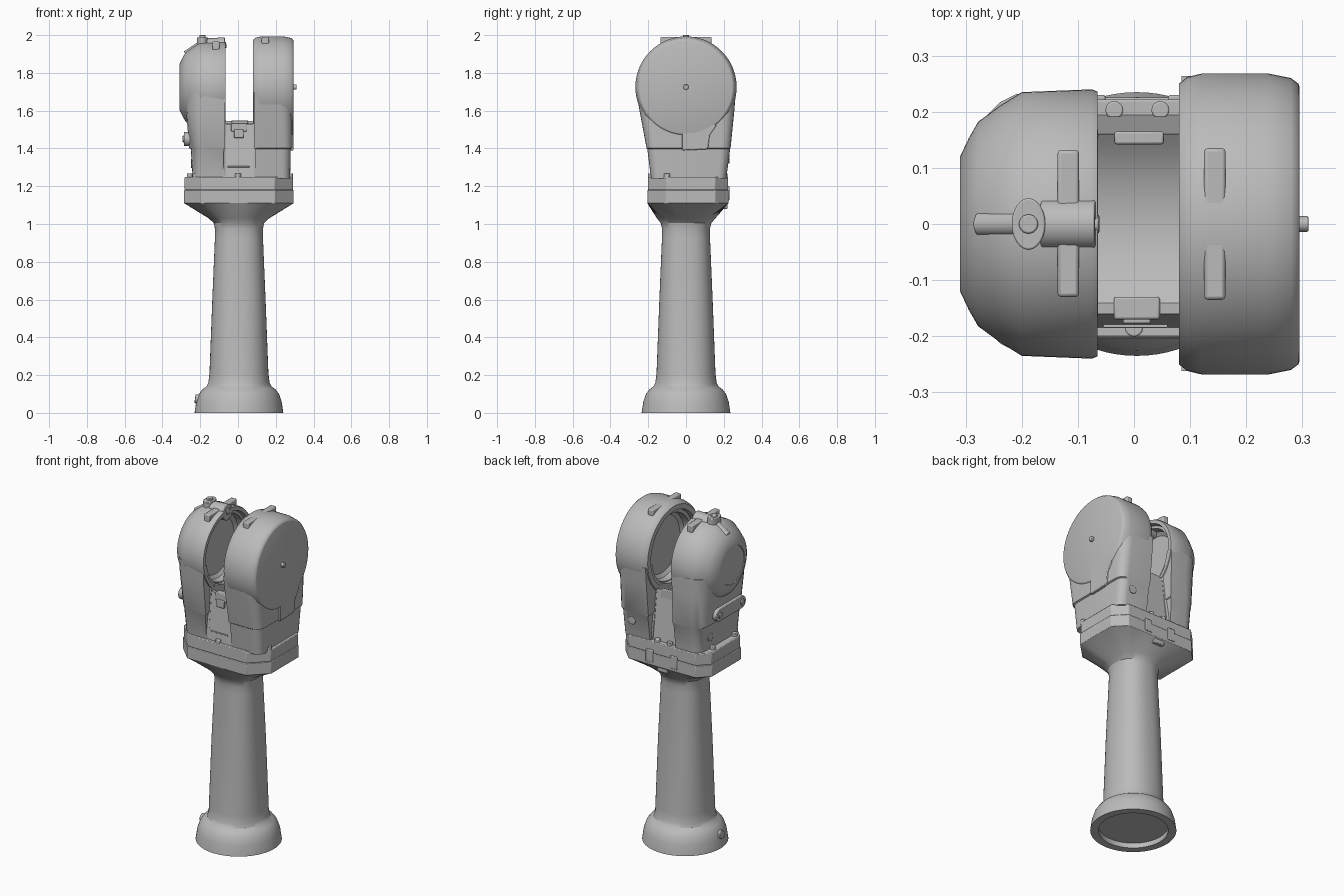
import bpy, bmesh, math
from mathutils import Vector, Matrix

if "Cube" in bpy.data.objects:
    bpy.data.objects.remove(bpy.data.objects["Cube"])

grey = bpy.data.materials.new("machine_grey")
grey.diffuse_color = (0.5, 0.5, 0.5, 1)
grey.use_nodes = True
grey.node_tree.nodes["Principled BSDF"].inputs["Base Color"].default_value = grey.diffuse_color
AXIS_Z = 1.725  # height of the fork joint axis


def finish(name, bm, bevel=0.0, cutter=None):
    bmesh.ops.remove_doubles(bm, verts=bm.verts, dist=1e-5)
    bmesh.ops.recalc_face_normals(bm, faces=bm.faces)
    me = bpy.data.meshes.new(name)
    bm.to_mesh(me)
    bm.free()
    ob = bpy.data.objects.new(name, me)
    bpy.context.collection.objects.link(ob)
    me.materials.append(grey)
    if cutter:
        m = ob.modifiers.new("cut", 'BOOLEAN')
        m.object, m.operation, m.solver = cutter, 'DIFFERENCE', 'EXACT'
        deps = bpy.context.evaluated_depsgraph_get()
        ob.data = bpy.data.meshes.new_from_object(ob.evaluated_get(deps))
        ob.modifiers.clear()
    if bevel:
        m = ob.modifiers.new("bevel", 'BEVEL')
        m.width, m.segments, m.limit_method = bevel, 2, 'ANGLE'
    bpy.context.view_layer.objects.active = ob
    ob.select_set(True)
    bpy.ops.object.shade_smooth_by_angle(angle=math.radians(32))
    ob.select_set(False)
    return ob


def loft(name, rings, bevel=0.0, cutter=None):
    bm = bmesh.new()
    loops = [[bm.verts.new(p) for p in ring] for ring in rings]
    n = len(loops[0])
    for a, b in zip(loops, loops[1:]):
        for i in range(n):
            j = (i + 1) % n
            bm.faces.new((a[i], a[j], b[j], b[i]))
    bm.faces.new(loops[0])
    bm.faces.new(loops[-1])
    return finish(name, bm, bevel, cutter)


def prism(name, pts, axis, a, b, bevel=0.0):
    """Extrude a 2D outline along x (outline in yz) or z (outline in xy)."""
    place = (lambda p, h: (h, p[0], p[1])) if axis == 'x' else (lambda p, h: (p[0], p[1], h))
    return loft(name, [[place(p, h) for p in pts] for h in (a, b)], bevel)


def box(name, lo, hi, bevel=0.004):
    pts = [(lo[0], lo[1]), (hi[0], lo[1]), (hi[0], hi[1]), (lo[0], hi[1])]
    return prism(name, pts, 'z', lo[2], hi[2], bevel)


def drum(name, profile, n=64):
    """Turn (x, radius) pairs around the joint axis."""
    ang = [math.tau * i / n for i in range(n)]
    return loft(name, [[(x, r * math.cos(a), AXIS_Z + r * math.sin(a)) for a in ang]
                       for x, r in profile])


def rod(name, start, end, r, n=24, bevel=0.003, squash=1.0):
    s, e = Vector(start), Vector(end)
    bm = bmesh.new()
    rot = (e - s).to_track_quat('Z', 'Y').to_matrix().to_4x4()
    mat = Matrix.Translation((s + e) / 2) @ Matrix.Diagonal((squash, 1, 1, 1)) @ rot
    bmesh.ops.create_cone(bm, cap_ends=True, segments=n, radius1=r, radius2=r,
                          depth=(e - s).length, matrix=mat)
    return finish(name, bm, bevel)


# ---- handle column: round foot, slightly squared shaft, flare into the flange
X0, X1, Y0, Y1 = -0.285, 0.295, -0.205, 0.225
DIAG = {(1, 1): 0.45, (-1, 1): 0.445, (-1, -1): 0.4, (1, -1): 0.4}  # corner cuts


def flange_radius(a):
    c, s = math.cos(a), math.sin(a)
    d = DIAG[(1 if c > 0 else -1, 1 if s > 0 else -1)]
    return min((X1 if c > 0 else -X0) / max(abs(c), 1e-6),
               (Y1 if s > 0 else -Y0) / max(abs(s), 1e-6), d / (abs(c) + abs(s)))


# height, radius, squareness, blend towards flange outline
SECTIONS = [(0.03, 0.19, 2, 0), (0, 0.19, 2, 0), (0, 0.235, 2, 0), (0.06, 0.226, 2, 0),
            (0.10, 0.212, 2, 0), (0.125, 0.193, 2, 0), (0.14, 0.172, 2, 0),
            (0.16, 0.162, 2.1, 0), (0.21, 0.156, 2.3, 0), (0.6, 0.141, 2.4, 0),
            (0.93, 0.127, 2.4, 0), (0.975, 0.127, 2.3, 0), (1.005, 0.134, 2.2, 0),
            (1.03, 0.15, 2.1, 0.07), (1.11, 0.2, 2, 1)]
rings = []
for z, r, p, t in SECTIONS:
    ring = []
    for i in range(80):
        a = math.tau * i / 80
        c, s = math.cos(a), math.sin(a)
        rr = r / (abs(c) ** p + abs(s) ** p) ** (1 / p)
        rr = rr * (1 - t) + flange_radius(a) * t
        ring.append((rr * c + 0.005 * (1 - t), rr * s, z))
    rings.append(ring)
loft("handle_column", rings)
rod("foot_port", (-0.19, -0.02, 0.07), (-0.228, -0.02, 0.075), 0.024)


# ---- two-layer flange
def octagon(inset):
    pts = []
    for sx, sy in ((1, 1), (-1, 1), (-1, -1), (1, -1)):
        x = abs(X1 if sx > 0 else X0) - inset
        y = abs(Y1 if sy > 0 else Y0) - inset
        d = DIAG[(sx, sy)] - 1.4 * inset
        pair = [(sx * x, sy * (d - x)), (sx * (d - y), sy * y)]
        pts += pair if sx * sy > 0 else pair[::-1]
    return pts


prism("lower_flange", octagon(0), 'z', 1.108, 1.18, 0.003)
prism("upper_flange", octagon(0.003), 'z', 1.18, 1.25, 0.004)


# ---- fork legs, hollowed where the drums open
recess = drum("recess_cutter", [(-0.146, 0.2), (0.161, 0.2)])
recess.hide_render = True
recess.hide_viewport = False


def leg(name, rows):
    """Rows of height, front y, back y, inner x, outer x, outer corner radius."""
    rings = []
    for z, y0, y1, xi, xo, r in rows:
        s = 1 if xo > xi else -1
        ring = [(xi, y0, z)]
        for cy, start in ((y0 + r, -90), (y1 - r, 0)):
            for k in range(6):
                a = math.radians(start + 18 * k)
                ring.append((xo - s * r + s * r * math.cos(a), cy + r * math.sin(a), z))
        rings.append(ring + [(xi, y1, z)])
    return loft(name, rings, 0, recess)


leg("right_leg", [(1.24, -0.185, 0.213, 0.09, 0.276, 0.045), (1.398, -0.205, 0.234, 0.09, 0.279, 0.05),
                  (1.402, -0.209, 0.236, 0.085, 0.288, 0.05), (1.6, -0.246, 0.256, 0.085, 0.288, 0.06),
                  (1.7, -0.262, 0.264, 0.085, 0.285, 0.06)])
leg("left_leg", [(1.24, -0.185, 0.213, -0.08, -0.24, 0.06), (1.398, -0.203, 0.226, -0.075, -0.25, 0.07),
                 (1.402, -0.205, 0.228, -0.07, -0.258, 0.08), (1.6, -0.228, 0.234, -0.07, -0.275, 0.1),
                 (1.7, -0.232, 0.236, -0.068, -0.28, 0.1)])

# ---- right fork drum and cover
drum("right_drum", [(0.16, 0.17), (0.145, 0.19), (0.105, 0.195), (0.105, 0.215), (0.08, 0.22),
                    (0.08, 0.25), (0.095, 0.262), (0.12, 0.268), (0.24, 0.268), (0.28, 0.26),
                    (0.293, 0.25), (0.295, 0.245)])
prism("right_cover_tab", [(-0.02, 1.56), (-0.02, 1.39), (0.105, 1.395), (0.118, 1.405),
                          (0.125, 1.47), (0.16, 1.52), (0.1, 1.6)], 'x', 0.2, 0.295, 0.004)
rod("joint_pin", (0.28, 0, AXIS_Z), (0.311, 0, AXIS_Z), 0.014)
box("right_drum_rib", (0.125, -0.135, 1.94), (0.163, 0.135, 1.99), 0.006)

# ---- left fork drum
drum("left_drum", [(-0.145, 0.17), (-0.13, 0.19), (-0.09, 0.195), (-0.09, 0.21), (-0.065, 0.215),
                   (-0.065, 0.236), (-0.075, 0.24), (-0.2, 0.235), (-0.24, 0.21), (-0.278, 0.182),
                   (-0.295, 0.152), (-0.31, 0.12), (-0.31, 0.115), (-0.306, 0.113)])
box("left_drum_rib", (-0.136, -0.13, 1.92), (-0.098, 0.132, 1.966), 0.006)

# ---- sockets on the crown of the left drum
rod("crown_pipe", (-0.165, 0, 1.937), (-0.068, 0, 1.942), 0.046)
rod("crown_pipe_plug", (-0.08, 0, 1.947), (-0.062, 0, 1.948), 0.017)
rod("crown_socket", (-0.188, 0, 1.9), (-0.188, 0, 1.988), 0.046, squash=0.65)
rod("crown_socket_cap", (-0.188, 0, 1.975), (-0.188, 0, 2.0), 0.017)
rod("crown_neck", (-0.275, 0, 1.895), (-0.2, 0, 1.945), 0.022)

# ---- oval plate with two plugs on the left side
oval = []
for side, y in ((1, 0.085), (-1, -0.125)):
    for k in range(13):
        a = math.pi * k / 12 - math.pi / 2
        oval.append((y + side * 0.036 * math.cos(a), 1.45 + side * 0.036 * math.sin(a)))
prism("side_oval_plate", oval, 'x', -0.24, -0.287, 0.003)
for y in (0.085, -0.125):
    rod("side_plug", (-0.27, y, 1.45), (-0.293, y, 1.45), 0.018)

# ---- concave saddle between the fork arms
arc = []
for k in range(17):
    a = math.radians(-36 + 72 * k / 16)
    arc.append((0.24 * math.sin(a), AXIS_Z - 0.24 * math.cos(a)))
prism("saddle", [(-0.185, 1.24), (-0.16, 1.53)] + arc + [(0.16, 1.545), (0.195, 1.24)],
      'x', -0.1, 0.11)
box("saddle_back_lip", (-0.035, 0.142, 1.5), (0.053, 0.165, 1.548))
box("saddle_front_clip", (-0.036, -0.17, 1.49), (0.046, -0.13, 1.535))
box("saddle_clip_stem", (-0.02, -0.178, 1.455), (0.03, -0.14, 1.5))
box("front_slot_rib", (-0.055, -0.185, 1.3), (0.06, -0.165, 1.306), 0.001)

# sloped gussets blending the saddle into the legs
for side in (1, -1):
    bm = bmesh.new()
    for x, y, z in ((0.165, -0.184, 1.25), (0.165, 0.21, 1.25), (0.165, 0.215, 1.6),
                    (0.165, -0.215, 1.6), (0.075, -0.184, 1.25), (0.075, 0.2, 1.25),
                    (0.072, -0.16, 1.55), (0.072, 0.16, 1.55)):
        bm.verts.new((0.008 + side * x, y, z))
    bmesh.ops.convex_hull(bm, input=bm.verts)
    finish("leg_gusset", bm, 0, recess)

# ---- flange bolts
for x, y in ((0, -0.185), (-0.035, 0.203), (0.047, 0.203), (-0.255, -0.1), (-0.222, -0.15),
             (0.232, -0.15), (0.275, -0.1), (-0.255, 0.11), (-0.215, 0.17)):
    rod("flange_bolt", (x, y, 1.24), (x, y, 1.268), 0.016, n=16)

# ---- ports near the base of the legs
rod("right_leg_port", (0.2, 0.185, 1.345), (0.2, 0.231, 1.345), 0.024)
rod("left_leg_port", (-0.2, 0.12, 1.32), (-0.249, 0.12, 1.32), 0.024)

# ---- latches on the back of the flange
for x in (-0.075, 0.085):
    box("flange_latch", (x - 0.024, 0.2, 1.125), (x + 0.024, 0.23, 1.2))
box("flange_stop", (-0.03, 0.16, 1.08), (0.04, 0.22, 1.125))
